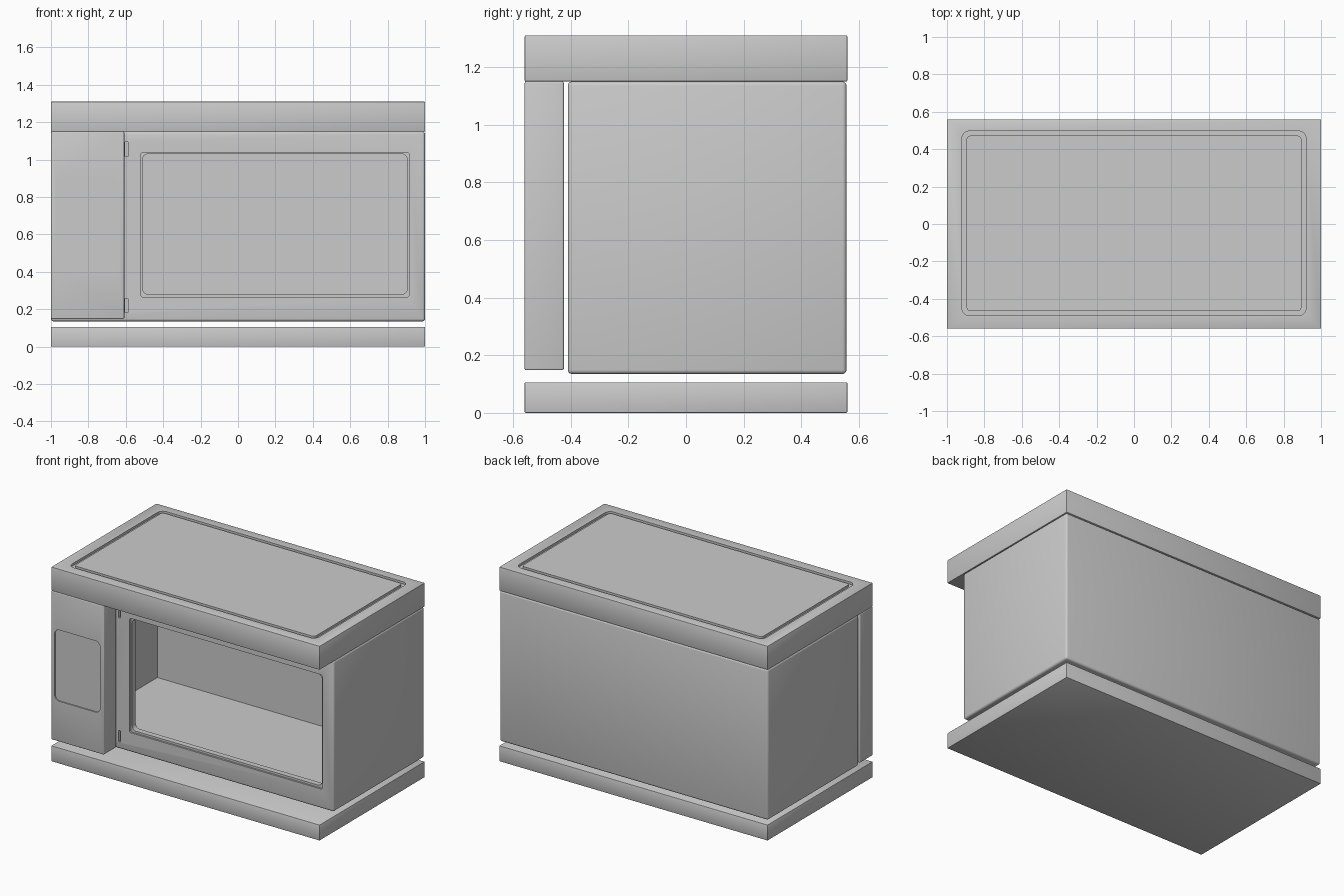
import bpy, bmesh, math
from mathutils import Matrix

if "Cube" in bpy.data.objects:
    bpy.data.objects.remove(bpy.data.objects["Cube"])

grey = bpy.data.materials.new("appliance grey")
grey.use_nodes = True
colour = (0.6, 0.6, 0.6, 1)
grey.diffuse_color = colour
grey.node_tree.nodes["Principled BSDF"].inputs["Base Color"].default_value = colour


def finish(name, bm):
    bmesh.ops.recalc_face_normals(bm, faces=bm.faces)
    mesh = bpy.data.meshes.new(name)
    bm.to_mesh(mesh)
    bm.free()
    obj = bpy.data.objects.new(name, mesh)
    mesh.materials.append(grey)
    bpy.context.collection.objects.link(obj)
    return obj


def box(name, x, y, z, bevel=0.0, segments=3, corner=0.0, axis=2):
    """Box from three ranges; corner rounds the edges along one axis, bevel all edges."""
    bm = bmesh.new()
    bmesh.ops.create_cube(bm, size=1)
    for v in bm.verts:
        v.co = [(r[0] + r[1]) / 2 + c * (r[1] - r[0]) for r, c in zip((x, y, z), v.co)]
    if corner:
        along = [e for e in bm.edges
                 if abs((e.verts[0].co - e.verts[1].co).normalized()[axis]) > 0.9]
        bmesh.ops.bevel(bm, geom=along, offset=corner, segments=5,
                        profile=0.5, affect='EDGES')
    if bevel:
        bmesh.ops.bevel(bm, geom=bm.edges[:], offset=bevel, segments=segments,
                        profile=0.5, affect='EDGES')
    return finish(name, bm)


def cut(target, *cutters):
    for cutter in cutters:
        cutter.hide_render = True
        mod = target.modifiers.new("cut", 'BOOLEAN')
        mod.operation = 'DIFFERENCE'
        mod.solver = 'EXACT'
        mod.object = cutter
        bpy.context.view_layer.objects.active = target
        bpy.ops.object.modifier_apply(modifier=mod.name)
        bpy.data.objects.remove(cutter)


def smooth(obj):
    bpy.ops.object.select_all(action='DESELECT')
    obj.select_set(True)
    bpy.context.view_layer.objects.active = obj
    bpy.ops.object.shade_smooth_by_angle(angle=math.radians(30))


wide, deep = (-1, 1), (-0.56, 0.56)

# Base slab
base = box("base_slab", wide, deep, (0, 0.106), bevel=0.004, segments=2)

# Top slab with a drip groove, cut as a ring around an island
top = box("top_slab", wide, deep, (1.15, 1.31), bevel=0.004, segments=2)
groove = box("groove_cutter", (-0.92, 0.92), (-0.49, 0.497), (1.295, 1.35), corner=0.04)
island = box("groove_island", (-0.895, 0.895), (-0.465, 0.472), (1.25, 1.4), corner=0.02)
cut(groove, island)
cut(top, groove)

# Hollow body with a framed window opening
body = box("oven_body", wide, (-0.41, 0.557), (0.135, 1.15), bevel=0.014)
cut(body,
    box("cavity_cutter", (-0.93, 0.93), (-0.36, 0.47), (0.19, 1.09)),
    box("rim_cutter", (-0.52, 0.915), (-0.5, -0.398), (0.266, 1.036), corner=0.01, axis=1),
    box("opening_cutter", (-0.51, 0.905), (-0.5, -0.3), (0.28, 1.03), corner=0.03, axis=1))

# Latch slots beside the opening
for z in (0.22, 1.055):
    cut(body, box("slot_cutter", (-0.604, -0.589), (-0.5, -0.39), (z - 0.038, z + 0.038)))

# Control panel with a recessed screen
panel = box("control_panel", (-1, -0.608), (-0.56, -0.424), (0.148, 1.15), bevel=0.006)
cut(panel, box("screen_cutter", (-0.975, -0.635), (-0.6, -0.552), (0.42, 0.9),
               corner=0.035, axis=1))

for part in (base, top, body, panel):
    smooth(part)
